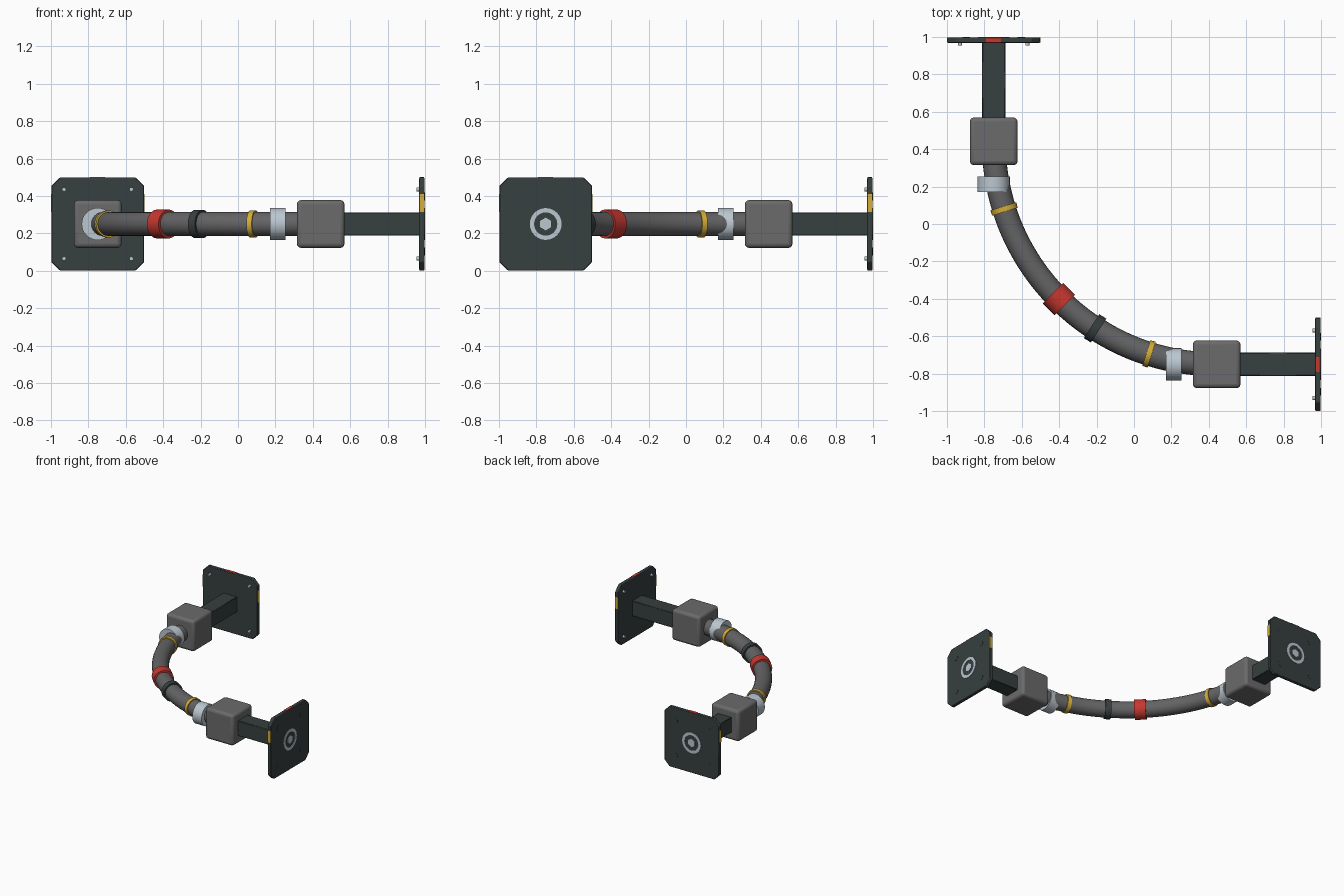
import bpy, bmesh, math
from mathutils import Matrix, Vector

if "Cube" in bpy.data.objects:
    bpy.data.objects.remove(bpy.data.objects["Cube"])


def material(name, rgb):
    m = bpy.data.materials.new(name)
    m.diffuse_color = (*rgb, 1)
    m.use_nodes = True
    m.node_tree.nodes["Principled BSDF"].inputs["Base Color"].default_value = m.diffuse_color
    return m


DARK = material("dark_metal", (0.038, 0.050, 0.050))
GREY = material("grey_housing", (0.145, 0.145, 0.150))
HOSE = material("grey_hose", (0.125, 0.125, 0.130))
STEEL = material("light_steel", (0.50, 0.57, 0.63))
YELLOW = material("yellow", (0.66, 0.42, 0.04))
RED = material("red", (0.56, 0.04, 0.03))

Z = 0.25          # height of the centre line
OFF = -0.75       # sideways position of both end axes
ARC_C = 0.44      # centre of the hose arc in x and y
ARC_R = ARC_C - OFF


def finish(name, bm, mat, matrix, bevel=0, segments=1):
    bm.transform(matrix)
    bmesh.ops.recalc_face_normals(bm, faces=bm.faces)
    me = bpy.data.meshes.new(name)
    bm.to_mesh(me)
    bm.free()
    me.materials.append(mat)
    ob = bpy.data.objects.new(name, me)
    bpy.context.collection.objects.link(ob)
    bpy.ops.object.select_all(action='DESELECT')
    ob.select_set(True)
    bpy.context.view_layer.objects.active = ob
    bpy.ops.object.shade_smooth_by_angle(angle=math.radians(35))
    if bevel:
        mod = ob.modifiers.new("edge_bevel", 'BEVEL')
        mod.width, mod.segments = bevel, segments
        mod.limit_method = 'ANGLE'
    return ob


def box(name, mat, matrix, centre, size, bevel=0, segments=1):
    bm = bmesh.new()
    bmesh.ops.create_cube(bm, size=1)
    bm.transform(Matrix.Translation(centre) @ Matrix.Diagonal((*size, 1)))
    return finish(name, bm, mat, matrix, bevel, segments)


def cylinder(name, mat, matrix, centre, r, depth, sides=32, bevel=0):
    bm = bmesh.new()
    bmesh.ops.create_cone(bm, cap_ends=True, segments=sides, radius1=r, radius2=r, depth=depth)
    bm.transform(Matrix.Translation(centre))
    return finish(name, bm, mat, matrix, bevel)


def ring(name, mat, matrix, w0, w1, r_in, r_out, sides=32):
    # square-section ring lathed around the local z axis
    bm = bmesh.new()
    loops = []
    for i in range(sides):
        a = 2 * math.pi * i / sides
        loops.append([bm.verts.new((r * math.cos(a), r * math.sin(a), w))
                      for r, w in ((r_in, w0), (r_out, w0), (r_out, w1), (r_in, w1))])
    for i in range(sides):
        p, q = loops[i], loops[(i + 1) % sides]
        for k in range(4):
            bm.faces.new((p[k], q[k], q[(k + 1) % 4], p[(k + 1) % 4]))
    return finish(name, bm, mat, matrix)


def plate(name, mat, matrix, half, cut, w0, w1):
    # square plate with clipped corners
    bm = bmesh.new()
    c = half - cut
    outline = [(half, -c), (half, c), (c, half), (-c, half),
               (-half, c), (-half, -c), (-c, -half), (c, -half)]
    face = bm.faces.new([bm.verts.new((u, v, w0)) for u, v in outline])
    ext = bmesh.ops.extrude_face_region(bm, geom=[face])
    verts = [g for g in ext["geom"] if isinstance(g, bmesh.types.BMVert)]
    bmesh.ops.translate(bm, verts=verts, vec=(0, 0, w1 - w0))
    return finish(name, bm, mat, matrix, 0.004, 2)


def frame(u, v, w, origin):
    m = Matrix((u, v, w)).transposed().to_4x4()
    m.translation = origin
    return m


# Both ends share one build; local z runs outwards along the end axis
ends = {
    "back": frame((1, 0, 0), (0, 0, 1), (0, 1, 0), (OFF, 0, Z)),
    "right": frame((0, 1, 0), (0, 0, 1), (1, 0, 0), (0, OFF, Z)),
}
for side, m in ends.items():
    # Hose clamp, rounded housing, arm and mounting plate
    cylinder(side + "_clamp", STEEL, m, (0, 0, 0.212), 0.086, 0.084)
    box(side + "_housing", GREY, m, (0, 0, 0.442), (0.255, 0.255, 0.255), 0.022, 3)
    box(side + "_arm", DARK, m, (0, 0, 0.77), (0.125, 0.125, 0.41), 0.004)
    plate(side + "_mounting_plate", DARK, m, 0.248, 0.045, 0.969, 0.997)

    # Centre ring and hex socket on the outer face
    ring(side + "_face_ring", STEEL, m, 0.994, 1.0, 0.062, 0.085)
    cylinder(side + "_face_hex", STEEL, m, (0, 0, 0.997), 0.034, 0.006, 6)

    # Corner bolts: dark heads outside, steel tips inside
    for su in (-1, 1):
        for sv in (-1, 1):
            cylinder(side + "_bolt_head", DARK, m, (su * 0.147, sv * 0.147, 0.996), 0.021, 0.005, 20)
            cylinder(side + "_bolt_tip", STEEL, m, (su * 0.18, sv * 0.185, 0.965), 0.011, 0.022, 12)
        # Yellow edge markers
        box(side + "_edge_marker", YELLOW, m, (su * 0.247, 0.113, 0.983), (0.006, 0.097, 0.026))
    # Red top marker
    box(side + "_top_marker", RED, m, (0, 0.247, 0.983), (0.08, 0.006, 0.024))


def arc_frame(deg):
    # frame on the hose arc, local z along the hose; 0 = back end, 90 = right end
    a = math.radians(180 + deg)
    out = Vector((math.cos(a), math.sin(a), 0))
    along = Vector((-math.sin(a), math.cos(a), 0))
    return frame(out, (0, 0, 1), along, Vector((ARC_C, ARC_C, Z)) + out * ARC_R)


# Hose swept along a quarter circle
bm = bmesh.new()
SIDES, STEPS = 24, 48
rows = []
for i in range(STEPS + 1):
    f = arc_frame(90 * i / STEPS)
    rows.append([bm.verts.new(f @ Vector((0.064 * math.cos(2 * math.pi * k / SIDES),
                                          0.064 * math.sin(2 * math.pi * k / SIDES), 0)))
                 for k in range(SIDES)])
for p, q in zip(rows, rows[1:]):
    for k in range(SIDES):
        n = (k + 1) % SIDES
        bm.faces.new((p[k], p[n], q[n], q[k]))
bm.faces.new(rows[0])
bm.faces.new(rows[-1])
finish("hose", bm, HOSE, Matrix.Identity(4))

# Bands around the hose: angle, radius, length
for name, mat, deg, r, length in (
        ("back_yellow_band", YELLOW, 17.6, 0.072, 0.03),
        ("red_band", RED, 45, 0.077, 0.088),
        ("dark_band", DARK, 57, 0.076, 0.045),
        ("right_yellow_band", YELLOW, 72.4, 0.072, 0.03)):
    cylinder(name, mat, arc_frame(deg), (0, 0, 0), r, length)
